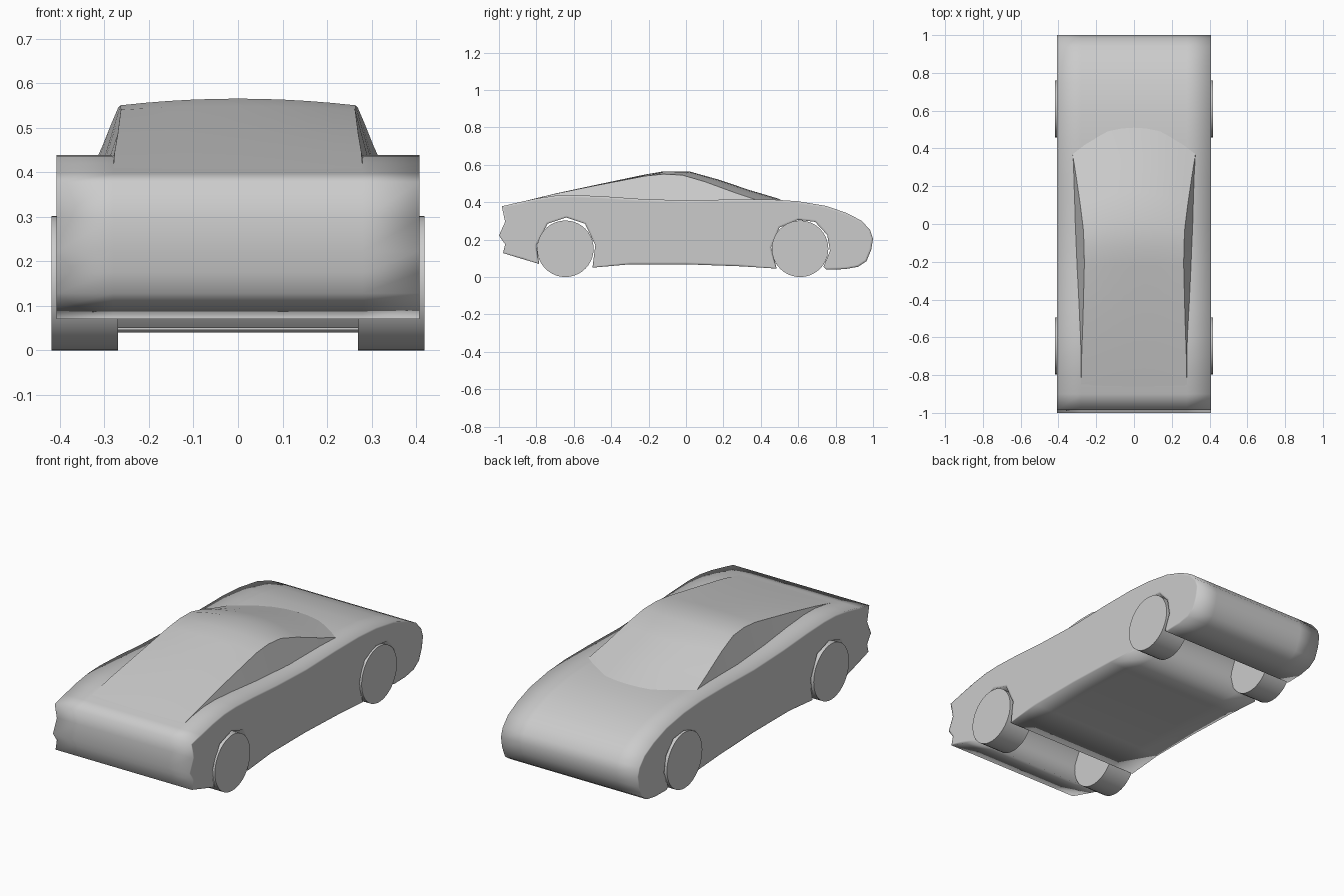
import bpy, bmesh, math

if "Cube" in bpy.data.objects:
    bpy.data.objects.remove(bpy.data.objects["Cube"])


def finish(bm, name, angle=None):
    bmesh.ops.recalc_face_normals(bm, faces=bm.faces)
    me = bpy.data.meshes.new(name)
    bm.to_mesh(me)
    bm.free()
    ob = bpy.data.objects.new(name, me)
    bpy.context.collection.objects.link(ob)
    bpy.ops.object.select_all(action='DESELECT')
    ob.select_set(True)
    bpy.context.view_layer.objects.active = ob
    if angle is None:
        bpy.ops.object.shade_smooth()
    else:
        bpy.ops.object.shade_smooth_by_angle(angle=math.radians(angle))
    return ob


# Body: side profile (y, z) with wheel arches, extruded across the width
profile = [
    (-.985, .378), (-.90, .398), (-.80, .42), (-.70, .435), (-.60, .438), (-.45, .432),
    (-.25, .418), (0, .409), (.25, .415), (.45, .415), (.60, .405), (.75, .38),
    (.86, .342), (.94, .30), (.985, .25), (1.0, .205), (.99, .145), (.965, .085),
    (.92, .055), (.85, .042), (.75, .04),
    (.735, .055), (.77, .14), (.755, .225), (.69, .295), (.60, .306), (.50, .265),
    (.455, .16), (.485, .045),
    (.30, .057), (0, .068), (-.30, .068), (-.50, .05),
    (-.485, .17), (-.54, .285), (-.64, .318), (-.74, .285), (-.80, .17), (-.785, .07),
    (-.87, .095), (-.978, .128), (-.967, .175), (-1.0, .222), (-.967, .295)]
bm = bmesh.new()
rings = [[bm.verts.new((x, y, z)) for y, z in profile] for x in (-.408, -.28, .28, .408)]
n = len(profile)
for a, b in zip(rings, rings[1:]):
    for i in range(n):
        j = (i + 1) % n
        bm.faces.new((a[i], a[j], b[j], b[i]))
sides = [bm.faces.new(rings[0]), bm.faces.new(rings[-1])]
bmesh.ops.recalc_face_normals(bm, faces=bm.faces)
bmesh.ops.inset_individual(bm, faces=sides, thickness=.012, use_even_offset=False)
finish(bm, "body")

# Cabin: sections of (y, half width, edge z, forward bow, crown, base half width)
sections = [
    (.40, .33, .405, .11, .009, .332), (.25, .306, .455, .09, .01, .326),
    (.10, .284, .51, .07, .012, .32), (-.02, .269, .545, .04, .019, .316),
    (-.12, .264, .55, 0, .015, .313), (-.22, .263, .54, 0, .008, .31),
    (-.50, .27, .486, 0, .003, .303), (-.70, .277, .445, 0, .001, .295),
    (-.90, .281, .397, 0, 0, .284)]
STEPS = 10
bm = bmesh.new()
rows = []
for y, w, z, bow, crown, base in sections:
    row = [(-base, y, .39)]
    for k in range(STEPS + 1):
        t = 2 * k / STEPS - 1
        s = 1 - t * t
        row.append((w * t, y + bow * s, z + crown * s))
    row.append((base, y, .39))
    rows.append([bm.verts.new(p) for p in row])
for a, b in zip(rows, rows[1:]):
    for i in range(len(a) - 1):
        bm.faces.new((a[i], a[i + 1], b[i + 1], b[i]))
finish(bm, "cabin", 35)

# Wheels
for label, y in (("rear", .61), ("front", -.645)):
    for side, sx in (("left", -1), ("right", 1)):
        bpy.ops.mesh.primitive_cylinder_add(vertices=40, radius=.151, depth=.15,
                                            location=(sx * .344, y, .151),
                                            rotation=(0, math.pi / 2, 0))
        bpy.context.object.name = f"{label}_{side}_wheel"
        bpy.ops.object.shade_smooth_by_angle(angle=math.radians(30))
